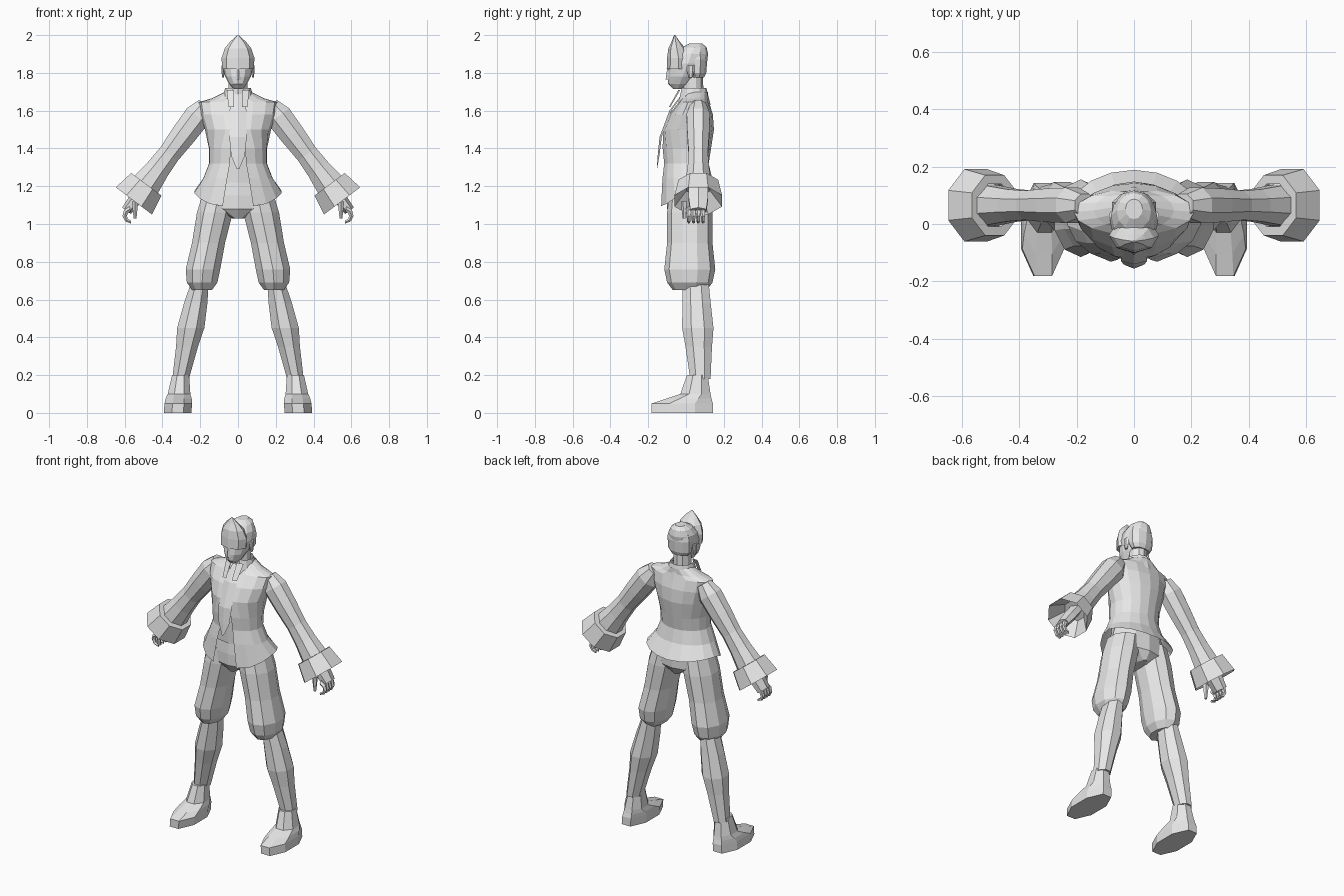
import bpy, bmesh, math
from mathutils import Vector

if "Cube" in bpy.data.objects:
    bpy.data.objects.remove(bpy.data.objects["Cube"])

COLOUR = (0.8, 0.8, 0.8, 1)
grey = bpy.data.materials.new("plain_grey")
grey.use_nodes = True
grey.diffuse_color = COLOUR
grey.node_tree.nodes["Principled BSDF"].inputs["Base Color"].default_value = COLOUR


def loft(name, rings, side=1, closed=True, caps=True):
    """Skin equal-length point rings into one flat-shaded object."""
    bm = bmesh.new()
    rows = [[bm.verts.new((p.x * side, p.y, p.z)) for p in ring] for ring in rings]
    count = len(rows[0])
    for lower, upper in zip(rows, rows[1:]):
        for i in range(count if closed else count - 1):
            j = (i + 1) % count
            bm.faces.new((lower[i], lower[j], upper[j], upper[i]))
    if closed and caps:
        bm.faces.new(rows[0])
        bm.faces.new(rows[-1])
    bmesh.ops.recalc_face_normals(bm, faces=bm.faces)
    mesh = bpy.data.meshes.new(name)
    bm.to_mesh(mesh)
    bm.free()
    mesh.materials.append(grey)
    obj = bpy.data.objects.new(name, mesh)
    bpy.context.collection.objects.link(obj)


def oval(centre, across, deep, sides, phase=0):
    """Closed oval ring; a phase of one half turns a flat side to the front."""
    grow = 1 / math.cos(phase * math.tau / sides)
    angles = [math.tau * (i + phase) / sides for i in range(sides)]
    return [centre + grow * (across * math.sin(a) - deep * math.cos(a)) for a in angles]


def open_oval(centre, across, deep, sides, gap):
    """Oval ring left open at the front by the gap angle on each side."""
    angles = [gap + (math.tau - 2 * gap) * i / sides for i in range(sides + 1)]
    return [centre + across * math.sin(a) - deep * math.cos(a) for a in angles]


def axes(width, depth):
    return Vector((width, 0, 0)), Vector((0, depth, 0))


def stack(name, spine, rows, side=1, sides=10, phase=0):
    """Loft of level ovals (height, half width, half depth) along a spine rule."""
    loft(name, [oval(Vector((*spine(z), z)), *axes(width, depth), sides, phase)
                for z, width, depth in rows], side)


def shell(name, spine, gap, rows, sides, hem=None):
    """Cloth open at the front; the hem rule raises or lowers its last ring."""
    rings = [open_oval(Vector((*spine(z), z)), *axes(width, depth), sides, gap(z))
             for z, width, depth in rows]
    if hem:
        for i, point in enumerate(rings[-1]):
            point.z += hem(math.tau * i / sides)
    loft(name, rings, closed=False)


def at(x, y):
    """Upright spine."""
    return lambda z: (x, y)


def strip(name, rows, side):
    """Cloth strip from (height, inner x, outer x, front y)."""
    loft(name, [[Vector((inner, y, z)), Vector((outer, y + (outer - inner) / 4, z))]
                for z, inner, outer, y in rows], side, closed=False)


SHOULDER = Vector((.2, .065, 1.59))
WRIST = Vector((.5, .065, 1.19))
ARM_SIDE = (WRIST - SHOULDER).cross(Vector((0, 1, 0))).normalized()


def limb(name, rows, side, flatness, sides=8, caps=True):
    """Loft along the arm line from (fraction of arm, radius)."""
    loft(name, [oval(SHOULDER + (WRIST - SHOULDER) * t,
                     ARM_SIDE * radius, Vector((0, radius * flatness, 0)), sides, .5)
                for t, radius in rows], side, caps=caps)


def finger(name, y, side):
    """Curled finger swept round a short arc."""
    rings = []
    for step in range(5):
        angle = math.radians(80 - 42 * step)
        outward = Vector((math.cos(angle), 0, math.sin(angle)))
        radius = .016 - .002 * step
        rings.append(oval(Vector((.565, y, 1.045)) + outward * .035,
                          outward * radius, Vector((0, radius, 0)), 5))
    loft(name, rings, side)


# Head, hair and neck
stack("head", lambda z: (0, .01 + .4 * (z - 1.85)),
      [(1.715, .024, .025), (1.74, .046, .06), (1.78, .068, .08), (1.85, .084, .1),
       (1.9, .08, .087), (1.935, .06, .065), (1.955, .03, .035)], sides=12)
stack("hair_crest", lambda z: (0, -.04 - max(0, .17 * (z - 1.88))),
      [(1.82, .084, .062), (1.88, .087, .06), (1.93, .07, .045), (1.965, .042, .022),
       (2, .003, .003)], sides=8)
stack("back_hair", at(0, .06),
      [(1.775, .06, .035), (1.8, .076, .047), (1.87, .08, .053), (1.91, .07, .045)])
stack("neck", at(0, .035), [(1.6, .06, .06), (1.78, .05, .055)])
stack("nose", at(0, -.092), [(1.765, .016, .016), (1.82, .008, .008)], sides=4)
stack("lips", at(0, -.076), [(1.74, .018, .015), (1.75, .024, .02), (1.757, .018, .02)], sides=6)

# Jacket and standing collar
shell("jacket", lambda z: (0, .4 * (z - 1.32) ** 2 + max(0, .12 * (1.25 - z))),
      lambda z: .25 + .4 * (1.4 - z) if z < 1.45 else 0,
      [(1.7, .07, .06), (1.665, .14, .07), (1.645, .21, .08), (1.58, .2, .115),
       (1.5, .175, .135), (1.4, .155, .13), (1.32, .155, .12), (1.24, .187, .135),
       (1.15, .235, .165)], 16,
      lambda a: .025 * math.sin(a) ** 2 - .055 * max(math.cos(a), 0) ** 2)
shell("collar", at(0, .04), lambda z: .4, [(1.63, .095, .09), (1.72, .068, .068)], 10)

# Waistcoat and seat of the breeches
stack("waistcoat", at(0, 0), [(1.5, .13, .1), (1.36, .135, .105), (1.22, .15, .1)], sides=12)
stack("breeches_seat", at(0, .02),
      [(1.26, .15, .11), (1.15, .18, .12), (1.08, .16, .12), (1.03, .03, .09)], sides=12)

for side, word in ((1, "left"), (-1, "right")):
    # Ear, neckcloth and collar tab
    stack(word + "_ear", at(.079, .025),
          [(1.775, .006, .01), (1.81, .01, .02), (1.84, .01, .02)], side, 6)
    strip(word + "_neckcloth", [(1.69, 0, .025, -.02), (1.6, 0, .045, -.088),
                                (1.46, 0, .046, -.14), (1.36, 0, .036, -.15),
                                (1.29, 0, .006, -.155)], side)
    strip(word + "_collar_tab", [(1.71, .02, .06, -.04), (1.62, .02, .05, -.09)], side)

    # Leg and shoe
    stack(word + "_breeches_leg", lambda z: (min(.19, .345 - .21 * z), .02),
          [(1.16, .09, .11), (1.06, .1, .12), (.9, .092, .12), (.76, .096, .135),
           (.69, .085, .12), (.65, .055, .09)], side)
    stack(word + "_stocking", lambda z: (.34 - .2 * z, .085 - .05 * z),
          [(.68, .048, .07), (.58, .062, .075), (.45, .072, .083), (.35, .058, .07),
           (.18, .044, .054)], side, 8, .5)
    stack(word + "_shoe", lambda z: (.32 - .08 * z, min(.06, max(-.02, 1.4 * z - .09))),
          [(0, .073, .162), (.05, .073, .162), (.075, .069, .12), (.1, .06, .08),
           (.2, .045, .055)], side, 8, .5)

    # Sleeve, turned-back cuff and hand
    limb(word + "_sleeve", [(-.1, .045), (.05, .07), (.3, .066), (.55, .058), (.75, .064),
                            (1, .08)], side, .88)
    limb(word + "_cuff", [(.95, .07), (.95, .1), (1.17, .12), (1, .06)], side, 1.05, caps=False)
    limb(word + "_palm", [(1, .03), (1.15, .03), (1.3, .025)], side, 1.7, 6)
    for k in range(4):
        finger(f"{word}_finger_{k + 1}", .015 + .025 * k, side)
    stack(word + "_thumb", at(.545, -.01), [(1.12, .018, .018), (1.03, .008, .008)], side, 5)
